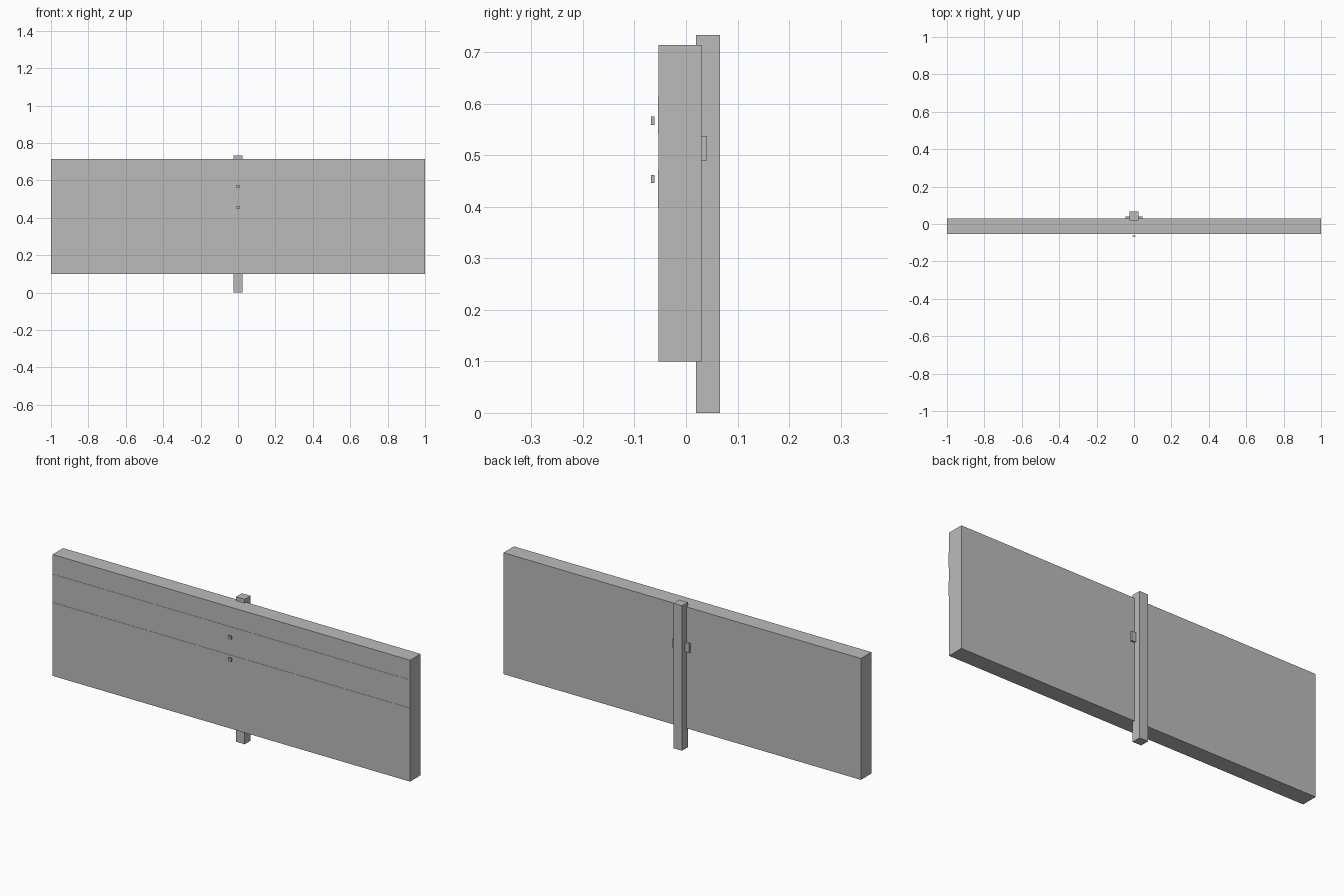
import bpy

if "Cube" in bpy.data.objects:
    bpy.data.objects.remove(bpy.data.objects["Cube"])

grey = bpy.data.materials.new("plain_grey")
grey.diffuse_color = (0.5, 0.5, 0.5, 1)
grey.use_nodes = True
grey.node_tree.nodes["Principled BSDF"].inputs["Base Color"].default_value = grey.diffuse_color


def box(name, x, y, z):
    """Box from (min, max) ranges on each axis."""
    bpy.ops.mesh.primitive_cube_add(size=1, location=[(a + b) / 2 for a, b in (x, y, z)])
    ob = bpy.context.object
    ob.name = name
    ob.scale = [b - a for a, b in (x, y, z)]
    bpy.ops.object.transform_apply(location=False, rotation=False, scale=True)
    ob.data.materials.append(grey)
    return ob


# Long barrier panel
box("panel", (-1, 1), (-0.0535, 0.0305), (0.1, 0.714))

# Thin raised rails along the front
for i, (lo, hi) in enumerate(((0.398, 0.472), (0.541, 0.615))):
    box(f"front_rail_{i + 1}", (-1, 1), (-0.0548, -0.0525), (lo, hi))

# Rear post and the bracket crossing it
box("post", (-0.024, 0.024), (0.0195, 0.066), (0, 0.733))
box("bracket", (-0.046, 0.046), (0.0295, 0.0405), (0.49, 0.537))

# Bolt heads standing off the front
for i, z in enumerate((0.454, 0.567)):
    box(f"bolt_head_{i + 1}", (-0.008, 0.008), (-0.068, -0.061), (z - 0.008, z + 0.008))
